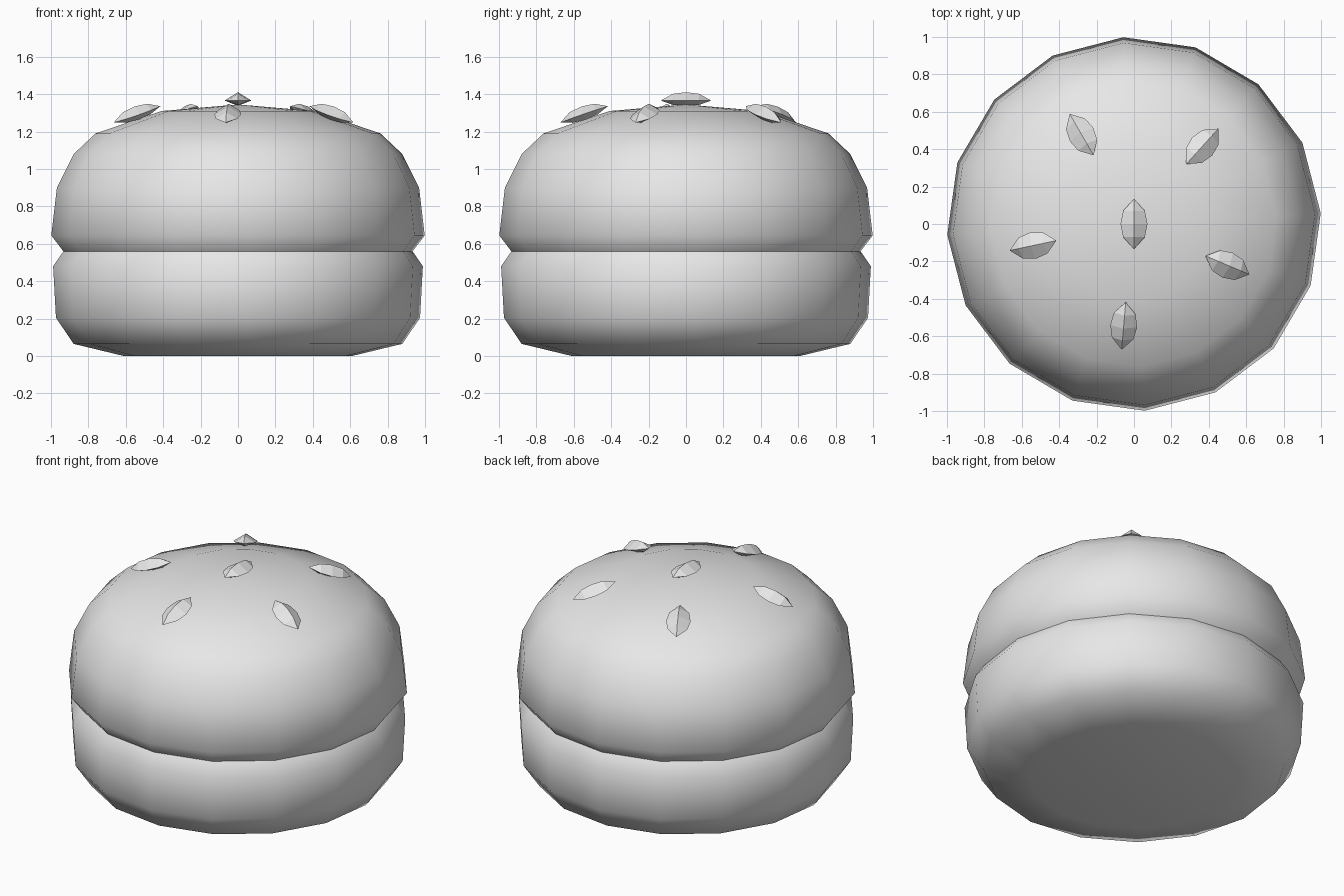
import bpy, bmesh, math
from mathutils import Matrix, Vector

if "Cube" in bpy.data.objects:
    bpy.data.objects.remove(bpy.data.objects["Cube"])

grey = bpy.data.materials.new("plain grey")
grey.diffuse_color = (0.8, 0.8, 0.8, 1)
grey.use_nodes = True
grey.node_tree.nodes["Principled BSDF"].inputs["Base Color"].default_value = grey.diffuse_color


def lathe(name, profile, sides, offset=0.0, smooth=True):
    """Revolve (radius, z) points about z; zero radius makes a pole."""
    bm = bmesh.new()
    rings = []
    for r, z in profile:
        n = sides if r > 0 else 1
        ring = [bm.verts.new((r * math.cos(offset + math.tau * i / sides),
                              r * math.sin(offset + math.tau * i / sides), z))
                for i in range(n)]
        rings.append(ring)
    for a, b in zip(rings, rings[1:]):
        for i in range(sides):
            j = (i + 1) % sides
            quad = [a[i % len(a)], a[j % len(a)], b[j % len(b)], b[i % len(b)]]
            bm.faces.new(list(dict.fromkeys(quad)))
    bmesh.ops.recalc_face_normals(bm, faces=bm.faces)
    for f in bm.faces:
        f.smooth = smooth
    mesh = bpy.data.meshes.new(name)
    bm.to_mesh(mesh)
    bm.free()
    mesh.materials.append(grey)
    obj = bpy.data.objects.new(name, mesh)
    bpy.context.collection.objects.link(obj)
    return obj


# Two bun halves meeting at the waist
turn = math.radians(3.3)
lathe("bottom_bun", [(0, 0), (0.61, 0), (0.88, 0.065), (0.975, 0.205),
                     (0.99, 0.48), (0.935, 0.56)], 16, turn)
lathe("top_bun", [(0.935, 0.56), (1.0, 0.645), (0.97, 0.90), (0.88, 1.08),
                  (0.763, 1.19), (0.41, 1.31), (0, 1.345)], 16, turn)

# Seeds: x, y, heading in degrees
seeds = [(0, 0, 90), (-0.28, 0.478, 120), (0.365, 0.415, 48),
         (-0.54, -0.115, 12), (0.5, -0.22, -23), (-0.055, -0.545, 85)]
for i, (x, y, heading) in enumerate(seeds):
    seed = lathe(f"seed_{i + 1}", [(0, -0.135), (0.058, -0.07), (0.072, 0),
                                   (0.058, 0.07), (0, 0.135)], 4, 0, False)
    # Lay the spindle along x and flatten it, more below than above
    seed.data.transform(Matrix.Rotation(math.pi / 2, 4, 'Y'))
    for v in seed.data.vertices:
        v.co.z *= 0.62 if v.co.z > 0 else 0.4
    # Lean it outward to follow the bun
    r = math.hypot(x, y)
    lean = Matrix.Identity(4)
    if r > 0:
        lean = Matrix.Rotation(math.radians(19), 4, Vector((-y, x, 0)))
    z = 1.292 if r > 0 else 1.366
    seed.matrix_world = (Matrix.Translation((x, y, z)) @ lean
                         @ Matrix.Rotation(math.radians(heading), 4, 'Z'))
